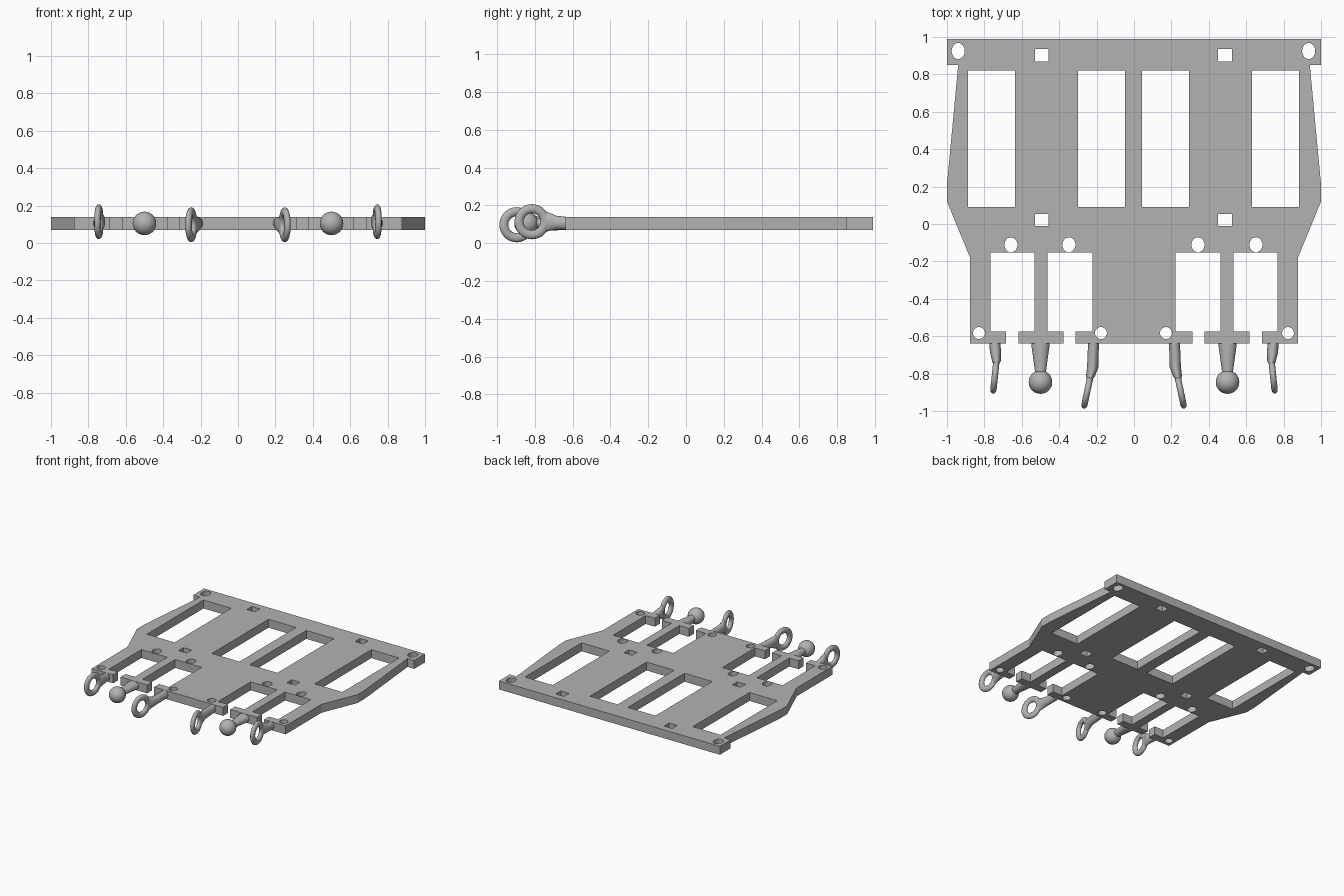
import bpy, bmesh, math
from mathutils import Matrix, Vector

if "Cube" in bpy.data.objects:
    bpy.data.objects.remove(bpy.data.objects["Cube"])

grey = bpy.data.materials.new("light_grey")
grey.diffuse_color = (0.45, 0.45, 0.45, 1)
grey.use_nodes = True
grey.node_tree.nodes["Principled BSDF"].inputs["Base Color"].default_value = grey.diffuse_color
Z_MID = 0.105


def finish(name, bm, smooth=True):
    bmesh.ops.recalc_face_normals(bm, faces=bm.faces)
    me = bpy.data.meshes.new(name)
    bm.to_mesh(me)
    bm.free()
    me.materials.append(grey)
    for p in me.polygons:
        p.use_smooth = smooth
    ob = bpy.data.objects.new(name, me)
    bpy.context.collection.objects.link(ob)
    return ob


def loft(bm, sections, n=20):
    """Skin ellipses (x, y, z, rx, rz) that lie across the y axis."""
    rings = []
    for x, y, z, rx, rz in sections:
        rings.append([bm.verts.new((x + rx * math.cos(2 * math.pi * i / n), y,
                                    z + rz * math.sin(2 * math.pi * i / n))) for i in range(n)])
    for a, b in zip(rings, rings[1:]):
        for i in range(n):
            j = (i + 1) % n
            bm.faces.new((a[i], a[j], b[j], b[i]))
    bm.faces.new(rings[0])
    bm.faces.new(rings[-1][::-1])


def torus(bm, matrix, major, minor, n=32, m=14):
    grid = []
    for i in range(n):
        a = 2 * math.pi * i / n
        row = []
        for k in range(m):
            b = 2 * math.pi * k / m
            r = major + minor * math.cos(b)
            p = Vector((0.72 * minor * math.sin(b), r * math.cos(a), r * math.sin(a)))
            row.append(bm.verts.new(matrix @ p))
        grid.append(row)
    for i in range(n):
        for k in range(m):
            i2, k2 = (i + 1) % n, (k + 1) % m
            bm.faces.new((grid[i][k], grid[i2][k], grid[i2][k2], grid[i][k2]))


def rect(x0, x1, y0, y1):
    return [(x0, y0), (x1, y0), (x1, y1), (x0, y1)]


def oval(x, y, rx, ry, n=24):
    return [(x + rx * math.cos(2 * math.pi * i / n), y + ry * math.sin(2 * math.pi * i / n))
            for i in range(n)]


# Flat plate: mirrored outline plus window, slot and screw holes
half = [(1, 0.99), (1, 0.85), (0.94, 0.85), (1, 0.21), (1, 0.12), (0.878, -0.176),
        (0.878, -0.638), (0.684, -0.638), (0.684, -0.574), (0.767, -0.574), (0.767, -0.153),
        (0.533, -0.153), (0.533, -0.574), (0.617, -0.574), (0.617, -0.638), (0.376, -0.638),
        (0.376, -0.574), (0.462, -0.574), (0.462, -0.153), (0.222, -0.153), (0.222, -0.574),
        (0.312, -0.574), (0.312, -0.638)]
loops = [half + [(-x, y) for x, y in reversed(half)]]
for s in (-1, 1):
    d = -0.003
    for a, b in ((0.046, 0.297), (0.634, 0.885)):
        loops.append(rect(s * a + d, s * b + d, 0.09, 0.822))
    for y0, y1 in ((0.87, 0.935), (-0.011, 0.053)):
        loops.append(rect(s * 0.49 - 0.037 + d, s * 0.49 + 0.037 + d, y0, y1))
    loops.append(oval(s * 0.937 + d, 0.925, 0.035, 0.043))
    for x in (0.345, 0.655):
        loops.append(oval(s * x + d, -0.111, 0.035, 0.040))
    for x in (0.174, 0.826):
        loops.append(oval(s * x + d, -0.583, 0.032, 0.032))

curve = bpy.data.curves.new("plate_profile", 'CURVE')
curve.dimensions = '2D'
curve.fill_mode = 'BOTH'
curve.extrude = 0.0345
for pts in loops:
    sp = curve.splines.new('POLY')
    sp.points.add(len(pts) - 1)
    for p, (x, y) in zip(sp.points, pts):
        p.co = (x, y, 0, 1)
    sp.use_cyclic_u = True
curve.materials.append(grey)
plate = bpy.data.objects.new("plate", curve)
plate.location.z = Z_MID
bpy.context.collection.objects.link(plate)
bpy.context.view_layer.objects.active = plate
plate.select_set(True)
bpy.ops.object.convert(target='MESH')
for p in bpy.context.object.data.polygons:
    p.use_smooth = False

for s, side in ((-1, "left"), (1, "right")):
    # Ball stud on a tapered neck
    bm = bmesh.new()
    loft(bm, [(s * 0.5, -0.62, Z_MID, 0.05, 0.034), (s * 0.5, -0.66, Z_MID, 0.047, 0.034),
              (s * 0.5, -0.82, Z_MID, 0.025, 0.025)])
    finish(side + "_ball_neck", bm)
    bm = bmesh.new()
    bmesh.ops.create_uvsphere(bm, u_segments=32, v_segments=18, radius=0.063,
                              matrix=Matrix.Translation((s * 0.5, -0.845, Z_MID)))
    finish(side + "_ball", bm)

    # Ring eyes on flaring stems: root x, ring centre, yaw in degrees
    for name, x0, (cx, cy, cz), yaw in (("outer", 0.745, (0.744, -0.815, 0.114), 6),
                                        ("inner", 0.216, (0.250, -0.896, 0.098), 12)):
        t = math.tan(math.radians(yaw))
        end = (s * (cx - 0.055 * t), cy + 0.055, cz, 0.012, 0.062)
        flare = (s * (cx - 0.085 * t), cy + 0.085, cz, 0.024, 0.050)
        throat = (s * (x0 * 0.6 + cx * 0.4 - 0.04 * t), cy + 0.13, (cz + Z_MID) / 2, 0.030, 0.036)
        root = (s * x0, -0.625, Z_MID, 0.029, 0.034)
        bm = bmesh.new()
        loft(bm, [root, throat, flare, end])
        finish(side + "_" + name + "_eye_stem", bm)
        bm = bmesh.new()
        m = Matrix.Translation((s * cx, cy, cz)) @ Matrix.Rotation(math.radians(s * yaw), 4, 'Z')
        torus(bm, m, 0.069, 0.024)
        finish(side + "_" + name + "_eye_ring", bm)

# Keep stem end caps and rims crisp
bpy.ops.object.select_all(action='DESELECT')
for ob in bpy.context.scene.objects:
    if ob.type == 'MESH' and ("stem" in ob.name or "neck" in ob.name):
        ob.select_set(True)
        bpy.context.view_layer.objects.active = ob
bpy.ops.object.shade_smooth_by_angle(angle=math.radians(40))
